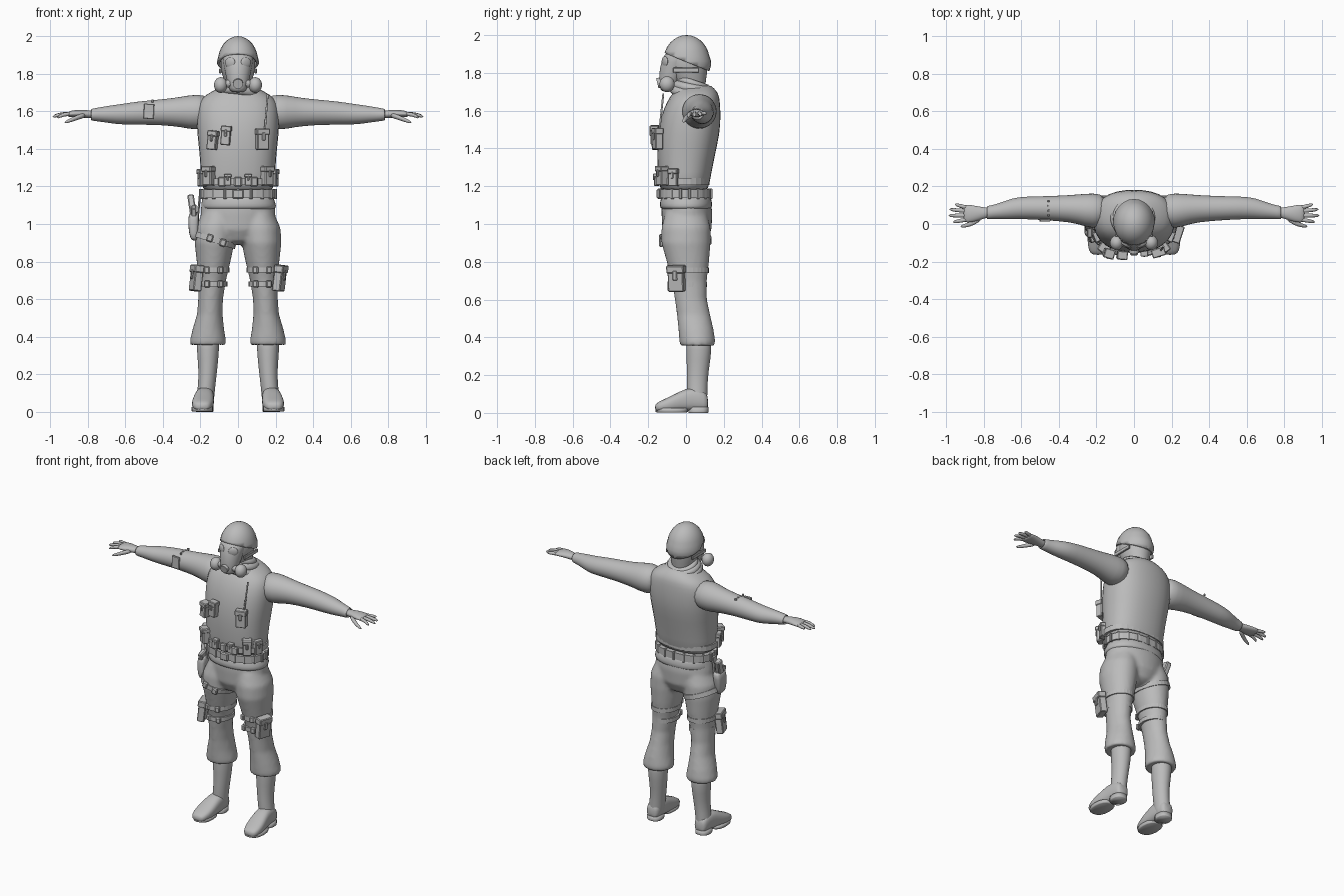
import bpy, bmesh, math
from mathutils import Matrix, Vector, Euler

if "Cube" in bpy.data.objects:
    bpy.data.objects.remove(bpy.data.objects["Cube"])

grey = bpy.data.materials.new("plain grey")
grey.use_nodes = True
grey.diffuse_color = (.5, .5, .5, 1)
grey.node_tree.nodes["Principled BSDF"].inputs["Base Color"].default_value = (.5, .5, .5, 1)


def finish(name, bm, smooth=True, subdivide=0, bevel=0):
    bmesh.ops.recalc_face_normals(bm, faces=bm.faces)
    mesh = bpy.data.meshes.new(name)
    bm.to_mesh(mesh)
    bm.free()
    mesh.materials.append(grey)
    for face in mesh.polygons:
        face.use_smooth = smooth
    obj = bpy.data.objects.new(name, mesh)
    bpy.context.collection.objects.link(obj)
    if subdivide:
        obj.modifiers.new("round", "SUBSURF").levels = subdivide
        obj.modifiers["round"].render_levels = subdivide
    if bevel:
        obj.modifiers.new("soft edges", "BEVEL").width = bevel
    return obj


def add_loft(bm, axis, sections, side=1, count=16, power=1):
    """Closed skin over rings: position on axis, two centres, two radii."""
    rings = []
    for t, a, b, ra, rb in sections:
        ring = []
        for i in range(count):
            angle = math.tau * i / count
            c, s = math.cos(angle), math.sin(angle)
            u = a + ra * math.copysign(abs(c) ** power, c)
            v = b + rb * math.copysign(abs(s) ** power, s)
            x, y, z = {"x": (t, u, v), "y": (u, t, v), "z": (u, v, t)}[axis]
            ring.append(bm.verts.new((x * side, y, z)))
        rings.append(ring)
    for low, high in zip(rings, rings[1:]):
        for i in range(count):
            j = (i + 1) % count
            bm.faces.new((low[i], low[j], high[j], high[i]))
    bm.faces.new(rings[0])
    bm.faces.new(rings[-1])


def loft(name, axis, sections, side=1, power=1, subdivide=1):
    bm = bmesh.new()
    add_loft(bm, axis, sections, side, power=power)
    return finish(name, bm, subdivide=subdivide)


def band(name, centre, radii, height, turn=(0, 0, 0), power=.85):
    """Flat strap wrapped around an oval, with sharp edges."""
    bm = bmesh.new()
    rx, ry = radii
    add_loft(bm, "z", [(-height / 2, 0, 0, rx, ry), (height / 2, 0, 0, rx, ry)], count=28, power=power)
    obj = finish(name, bm, smooth=False)
    obj.location, obj.rotation_euler = centre, turn
    return obj


def add_box(bm, size, offset=(0, 0, 0)):
    bmesh.ops.create_cube(bm, size=1, matrix=Matrix.Translation(offset) @ Matrix.Diagonal((*size, 1)))


def box(name, centre, size, turn=(0, 0, 0), bevel=.006):
    bm = bmesh.new()
    add_box(bm, size)
    obj = finish(name, bm, smooth=False, bevel=bevel)
    obj.location, obj.rotation_euler = centre, turn
    return obj


def pouch(name, centre, size, turn=(0, 0, 0)):
    """Bag with an overhanging flap and a snap tab; its face points to local -y."""
    w, d, h = size
    bm = bmesh.new()
    add_box(bm, size)
    add_box(bm, (w * 1.12, d * 1.15, h * .3), (0, -d * .05, h * .38))
    add_box(bm, (w * .3, d * .2, h * .4), (0, -d * .58, h * .15))
    obj = finish(name, bm, smooth=False, bevel=.005)
    obj.location, obj.rotation_euler = centre, turn
    return obj


def ball(name, centre, radii, turn=(0, 0, 0)):
    bm = bmesh.new()
    matrix = Matrix.LocRotScale(Vector(centre), Euler(turn), Vector(radii))
    bmesh.ops.create_uvsphere(bm, u_segments=20, v_segments=12, radius=1, matrix=matrix)
    return finish(name, bm)


def rod(name, start, end, radius):
    start, end = Vector(start), Vector(end)
    bm = bmesh.new()
    turn = (end - start).to_track_quat("Z", "Y").to_matrix().to_4x4()
    bmesh.ops.create_cone(bm, cap_ends=True, segments=12, radius1=radius, radius2=radius,
                          depth=(end - start).length,
                          matrix=Matrix.Translation((start + end) / 2) @ turn)
    obj = finish(name, bm, smooth=False)
    return obj


# Trousers: seat and both legs fused into one skin
bm = bmesh.new()
add_loft(bm, "z", [(1.16, 0, 0, .19, .125), (1.06, 0, .005, .2, .135), (.97, 0, .005, .19, .13),
                   (.91, 0, .005, .12, .1), (.89, 0, .01, .05, .06)], count=32)
for side in (1, -1):
    add_loft(bm, "z", [(1.06, .1, 0, .09, .11), (.98, .118, 0, .108, .13), (.9, .125, 0, .106, .13),
                       (.8, .13, .01, .09, .112), (.7, .137, .018, .073, .092),
                       (.6, .146, .026, .066, .085), (.52, .15, .04, .068, .088),
                       (.44, .158, .053, .084, .093), (.38, .16, .06, .096, .095),
                       (.35, .16, .06, .094, .09), (.36, .16, .06, .07, .07)], side, count=32)
trousers = finish("trousers", bm)
remesh = trousers.modifiers.new("fuse", "REMESH")
remesh.mode, remesh.voxel_size, remesh.use_smooth_shade = "VOXEL", .012, True
relax = trousers.modifiers.new("relax", "SMOOTH")
relax.factor, relax.iterations = .5, 4

# Vest, jacket hem and belts
loft("vest", "z", [(1.17, 0, -.01, .185, .125), (1.2, 0, -.01, .2, .135), (1.35, 0, -.003, .205, .155),
                   (1.48, 0, .015, .222, .168), (1.58, 0, .027, .225, .16), (1.65, 0, .04, .215, .142),
                   (1.69, 0, .05, .175, .125), (1.72, 0, .05, .11, .1), (1.74, 0, .045, .07, .08)], power=.85)
loft("jacket_hem", "z", [(1.075, .005, 0, .17, .11), (1.08, .005, 0, .205, .142), (1.11, .005, 0, .2, .142),
                         (1.14, 0, 0, .192, .135), (1.16, 0, 0, .18, .12)], power=.9)
band("lower_belt", (0, -.005, 1.16), (.2, .137), .045)
band("upper_belt", (0, -.015, 1.225), (.205, .14), .035)
for i in range(18):
    angle = math.tau * (i + .5) / 18
    box("belt_loop", (.2 * math.cos(angle), -.005 + .135 * math.sin(angle), 1.16),
        (.014, .02, .055), (0, 0, angle + math.pi / 2), .003)
for x in (-.085, 0, .085):
    box("belt_clip", (x, -.155, 1.225), (.04, .025, .05), (0, 0, x * 3))
box("belt_buckle", (0, -.145, 1.16), (.06, .02, .05))
for side in (1, -1):
    pouch("belt_pouch", (side * .155, -.125, 1.255), (.055, .05, .1), (0, 0, side * .6))
    pouch("side_pouch", (side * .19, -.065, 1.245), (.05, .04, .09), (0, 0, side * 1.2))
    pouch("small_pouch", (side * .055, -.155, 1.235), (.035, .03, .06))

# Chest gear
pouch("chest_pouch", (-.135, -.155, 1.445), (.05, .045, .1), (0, .12, -.3))
pouch("chest_pouch", (-.065, -.165, 1.47), (.05, .04, .1), (0, .08, -.1))
pouch("radio_holder", (.13, -.15, 1.45), (.065, .04, .11), (0, 0, .3))
rod("radio_antenna", (.143, -.14, 1.5), (.158, -.12, 1.69), .005)

# Sleeves, hands, boots and leg gear, same on both sides
fingers = [((.955, .105, 1.585), .085), ((.985, .078, 1.575), .068),
           ((.99, .045, 1.57), .045), ((.965, .01, 1.565), .025)]
for side in (1, -1):
    loft("sleeve", "x", [(.14, .075, 1.6, .08, .08), (.22, .068, 1.595, .1, .1), (.3, .08, 1.597, .078, .082),
                         (.4, .083, 1.595, .069, .07), (.52, .085, 1.592, .063, .064),
                         (.62, .086, 1.584, .06, .056), (.68, .075, 1.584, .052, .048),
                         (.74, .065, 1.583, .038, .038), (.785, .06, 1.582, .037, .032),
                         (.785, .06, 1.582, .029, .025), (.74, .06, 1.582, .02, .02)], side)
    loft("palm", "x", [(.74, .06, 1.583, .024, .02), (.79, .06, 1.584, .027, .021), (.84, .055, 1.588, .042, .022),
                       (.89, .055, 1.587, .05, .018), (.91, .057, 1.583, .046, .012)], side)
    for (tx, ty, tz), root in fingers:
        mid, bend = (.89 + tx) / 2, (root + ty) / 2
        loft("finger", "x", [(.875, root, 1.586, .011, .011), (mid, bend, 1.586, .011, .011),
                             (tx, ty, tz, .008, .008)], side)
    loft("thumb", "x", [(.81, .035, 1.58, .014, .014), (.85, .01, 1.57, .016, .014),
                        (.89, -.008, 1.553, .011, .011), (.925, -.013, 1.54, .007, .007)], side)
    loft("boot_shaft", "z", [(.42, .16, .065, .06, .065), (.34, .16, .07, .062, .07), (.22, .16, .062, .05, .058),
                             (.14, .167, .058, .047, .056), (.06, .175, .06, .048, .054),
                             (.02, .178, .06, .045, .05)], side)
    loft("boot_foot", "y", [(.118, .177, .05, .032, .035), (.1, .177, .065, .045, .055), (.03, .177, .075, .05, .065),
                            (-.03, .182, .062, .055, .054), (-.09, .188, .044, .061, .04),
                            (-.145, .192, .033, .05, .027), (-.165, .192, .028, .03, .016)], side, .75)
    loft("boot_heel", "z", [(0, .178, .065, .046, .052), (.004, .178, .065, .047, .053),
                            (.03, .178, .065, .047, .053)], side, .8, 0)
    loft("boot_sole", "z", [(.002, .19, -.075, .054, .078), (.006, .19, -.075, .058, .086),
                            (.025, .19, -.075, .058, .086)], side, .85, 0)
    # Thigh straps with their pouch and buckles
    for z, radii in ((.755, (.088, .107)), (.68, (.077, .096))):
        band("thigh_strap", (side * .134, .014, z), radii, .028, power=1)
        for dx in (-.04, .03):
            box("strap_buckle", (side * (.134 + dx), -.083 + (.755 - z) * .13, z), (.03, .022, .038), (0, 0, side * dx * 8))
    pouch("thigh_pouch", (side * .222, -.05, .71), (.085, .045, .135), (.12 * side, 0, side * 1.25))

# Holster, pistol grip and slanted strap on the right thigh
loft("holster", "z", [(.91, -.232, -.03, .014, .03), (.94, -.236, -.03, .025, .04),
                      (1.03, -.238, -.02, .03, .05), (1.07, -.232, -.015, .025, .045)], power=.6)
box("pistol_grip", (-.245, .0, 1.1), (.035, .045, .11), (-.35, -.15, 0))
box("pistol_slide", (-.235, -.03, 1.07), (.03, .08, .05), (.3, 0, 0))
box("holster_hanger", (-.208, -.01, 1.1), (.012, .05, .12), (0, .1, 0))
band("holster_strap", (-.125, 0, .915), (.117, .136), .03, (0, .3, 0), 1)
for x, z in ((-.15, .925), (-.08, .9)):
    box("holster_buckle", (x, -.132, z), (.035, .02, .04), (0, .3, 0))

# Armband patch
box("armband_patch", (-.475, .02, 1.6), (.055, .012, .08), (0, .05, 0), .003)
for i in range(4):
    box("armband_stud", (-.455, .045 + i * .026, 1.655), (.012, .01, .014), bevel=.002)

# Scarf folds
for radius, thick, z, tilt in ((.1, .028, 1.69, .3), (.088, .026, 1.72, .2), (.075, .02, 1.745, .32)):
    bpy.ops.mesh.primitive_torus_add(major_radius=radius, minor_radius=thick, major_segments=28,
                                     minor_segments=10, location=(0, .035, z), rotation=(tilt, 0, z * 9))
    scarf = bpy.context.object
    scarf.name = "scarf_fold"
    scarf.data.materials.append(grey)
    bpy.ops.object.shade_smooth()

# Head, breathing mask and helmet
loft("head", "z", [(1.68, 0, .035, .06, .065), (1.75, 0, .025, .07, .08), (1.8, 0, .01, .09, .105),
                   (1.87, 0, .005, .098, .115), (1.94, 0, .005, .085, .1)])
loft("mask", "z", [(1.7, 0, -.095, .035, .035), (1.72, 0, -.095, .05, .045), (1.77, 0, -.085, .062, .06),
                   (1.83, 0, -.06, .075, .08), (1.88, 0, -.05, .086, .075), (1.92, 0, -.04, .08, .06)])
rod("mask_valve", (0, -.11, 1.755), (0, -.152, 1.745), .027)
for side in (1, -1):
    ball("mask_lens", (side * .042, -.112, 1.86), (.03, .01, .028), (0, 0, side * .5))
    rod("filter_neck", (side * .04, -.105, 1.75), (side * .08, -.1, 1.742), .02)
    ball("mask_filter", (side * .092, -.1, 1.74), (.036, .04, .042))
    box("mask_strap", (side * .094, .0, 1.815), (.012, .14, .025), (0, 0, 0), .003)
bm = bmesh.new()
bmesh.ops.create_uvsphere(bm, u_segments=24, v_segments=16, radius=1,
                          matrix=Matrix.LocRotScale(Vector((0, .003, 1.862)), None, Vector((.108, .123, .138))))
bmesh.ops.bisect_plane(bm, geom=bm.verts[:] + bm.edges[:] + bm.faces[:], plane_co=(0, 0, 1.858),
                       plane_no=(0, .42, 1), clear_inner=True)
for v in bm.verts:  # flare the nape guard
    if v.co.y > 0 and v.co.z < 1.87:
        v.co.y, v.co.x = v.co.y * 1.06, v.co.x * 1.04
helmet = finish("helmet", bm)
helmet.modifiers.new("shell", "SOLIDIFY").thickness = .012
